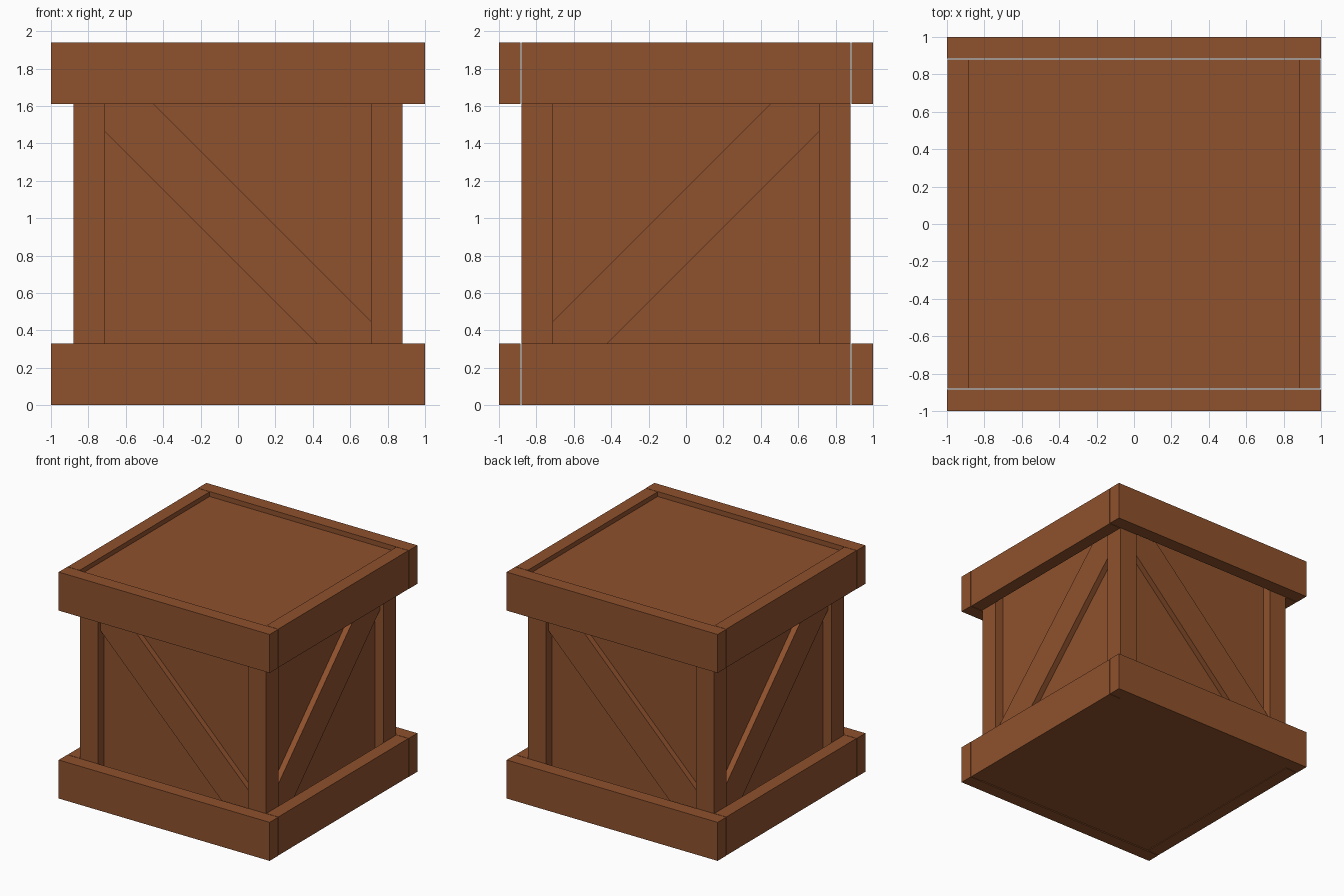
import bpy, bmesh, math
from mathutils import Matrix

if "Cube" in bpy.data.objects:
    bpy.data.objects.remove(bpy.data.objects["Cube"])

wood = bpy.data.materials.new("brown_wood")
wood.diffuse_color = (0.275, 0.083, 0.026, 1)
wood.use_nodes = True
wood.node_tree.nodes["Principled BSDF"].inputs["Base Color"].default_value = wood.diffuse_color


def add_object(name, bm):
    bmesh.ops.recalc_face_normals(bm, faces=bm.faces)
    mesh = bpy.data.meshes.new(name)
    bm.to_mesh(mesh)
    bm.free()
    mesh.materials.append(wood)
    obj = bpy.data.objects.new(name, mesh)
    bpy.context.collection.objects.link(obj)
    return obj


def box(name, lo, hi):
    bm = bmesh.new()
    size = [b - a for a, b in zip(lo, hi)]
    mid = [(a + b) / 2 for a, b in zip(lo, hi)]
    bmesh.ops.create_cube(bm, size=1, matrix=Matrix.Translation(mid) @ Matrix.Diagonal((*size, 1)))
    return add_object(name, bm)


def brace(name, angle):
    # Diagonal board on the front side, turned round to the wanted side
    bm = bmesh.new()
    outline = [(-0.71, 1.46), (0.71, 0.04), (0.71, 0.45), (-0.71, 1.87)]
    face = bm.faces.new([bm.verts.new((x, -0.85, z)) for x, z in outline])
    ext = bmesh.ops.extrude_face_region(bm, geom=[face])
    new = [v for v in ext["geom"] if isinstance(v, bmesh.types.BMVert)]
    bmesh.ops.translate(bm, verts=new, vec=(0, 0.06, 0))
    bmesh.ops.transform(bm, matrix=Matrix.Rotation(angle, 4, "Z"), verts=bm.verts)
    return add_object(name, bm)


# Recessed body panels, lid and floor
box("side_panels", (-0.80, -0.80, 0.05), (0.80, 0.80, 1.85))
box("lid_panel", (-0.885, -0.88, 1.82), (0.885, 0.88, 1.90))
box("floor_panel", (-0.885, -0.88, 0.005), (0.885, 0.88, 0.13))

# Corner posts
for sx in (-1, 1):
    for sy in (-1, 1):
        xs, ys = sorted((sx * 0.71, sx * 0.88)), sorted((sy * 0.71, sy * 0.88))
        box("corner_post", (xs[0], ys[0], 0.1), (xs[1], ys[1], 1.84))

# Rim boards at the bottom and top
for label, z0, z1 in (("bottom", 0, 0.33), ("top", 1.61, 1.94)):
    for s in (-1, 1):
        ys = sorted((s * 0.884, s))
        box(label + "_long_board", (-1, ys[0], z0), (1, ys[1], z1))
        xs = sorted((s * 0.885, s * 0.998))
        box(label + "_side_board", (xs[0], -0.88, z0), (xs[1], 0.88, z1))

# Front and back braces fall to the right, side braces rise to the right
for i, side in enumerate(("front", "right", "back", "left")):
    obj = brace(side + "_brace", i * math.pi / 2)
    if i % 2:
        obj.data.transform(Matrix.Diagonal((1, -1, 1, 1)))
        obj.data.flip_normals()
